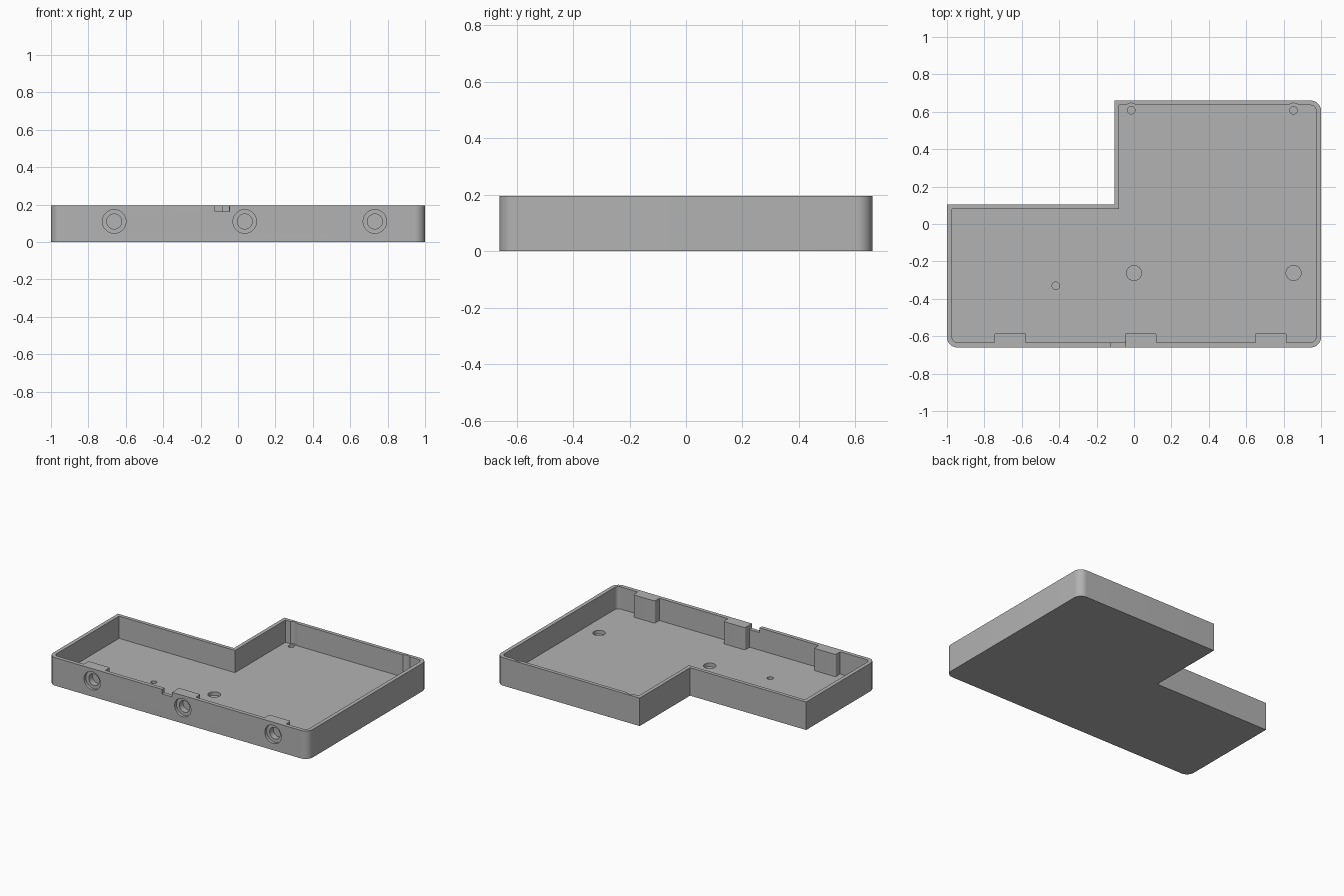
import bpy, bmesh, math
from mathutils import Vector, Matrix

cube = bpy.data.objects.get("Cube")
if cube:
    bpy.data.objects.remove(cube, do_unlink=True)

HEIGHT, FLOOR = 0.195, 0.04
FRONT = -0.66

grey = bpy.data.materials.new("plain grey")
grey.use_nodes = True
GREY = (0.45, 0.45, 0.45, 1)
grey.diffuse_color = GREY
grey.node_tree.nodes["Principled BSDF"].inputs["Base Color"].default_value = GREY


def make_object(name, bm):
    bmesh.ops.recalc_face_normals(bm, faces=bm.faces[:])
    mesh = bpy.data.meshes.new(name)
    bm.to_mesh(mesh)
    bm.free()
    mesh.materials.append(grey)
    obj = bpy.data.objects.new(name, mesh)
    bpy.context.collection.objects.link(obj)
    return obj


def fillet(corners, steps=10):
    """Outline from (x, y, radius) corners, all right angles."""
    points = []
    for i, (x, y, r) in enumerate(corners):
        p = Vector((x, y))
        if r == 0:
            points.append(p)
            continue
        to_prev = (Vector(corners[i - 1][:2]) - p).normalized()
        to_next = (Vector(corners[(i + 1) % len(corners)][:2]) - p).normalized()
        centre = p + (to_prev + to_next) * r
        for s in range(steps + 1):
            a = s / steps * math.pi / 2
            points.append(centre - to_next * r * math.cos(a) - to_prev * r * math.sin(a))
    return points


def prism(name, corners, z0, z1):
    bm = bmesh.new()
    face = bm.faces.new([bm.verts.new((p.x, p.y, z0)) for p in fillet(corners)])
    new = bmesh.ops.extrude_face_region(bm, geom=[face])["geom"]
    bmesh.ops.translate(bm, vec=(0, 0, z1 - z0),
                        verts=[v for v in new if isinstance(v, bmesh.types.BMVert)])
    return make_object(name, bm)


def cylinder(name, centre, radius, depth, axis="Z"):
    bm = bmesh.new()
    turn = Matrix.Rotation(math.pi / 2, 4, "X") if axis == "Y" else Matrix()
    bmesh.ops.create_cone(bm, cap_ends=True, segments=40, radius1=radius, radius2=radius,
                          depth=depth, matrix=Matrix.Translation(centre) @ turn)
    return make_object(name, bm)


def cut(target, cutter):
    cutter.hide_render = True
    mod = target.modifiers.new("cut", "BOOLEAN")
    mod.operation, mod.solver, mod.object = "DIFFERENCE", "EXACT", cutter
    bpy.context.view_layer.objects.active = target
    bpy.ops.object.modifier_apply(modifier=mod.name)
    bpy.data.objects.remove(cutter, do_unlink=True)


# L-shaped tray body
tray = prism("tray", [(-1, FRONT, 0.055), (1, FRONT, 0.055), (1, 0.66, 0.055),
                      (-0.105, 0.66, 0), (-0.105, 0.105, 0), (-1, 0.105, 0)], 0, HEIGHT)

# Cavity, stepping around the three screw blocks on the front wall
boss_x = [-0.662, 0.036, 0.732]
inner, boss_back = -0.633, -0.582
cavity = [(-0.973, inner, 0.028)]
for x in boss_x:
    cavity += [(x - 0.083, inner, 0), (x - 0.083, boss_back, 0.01),
               (x + 0.083, boss_back, 0.01), (x + 0.083, inner, 0)]
cavity += [(0.973, inner, 0.028), (0.973, 0.635, 0.028), (-0.079, 0.635, 0),
           (-0.079, 0.08, 0), (-0.973, 0.08, 0)]
cut(tray, prism("cavity_cutter", cavity, FLOOR, HEIGHT + 0.1))

# Counterbored blind screw holes in the front
for x in boss_x:
    cut(tray, cylinder("bore_cutter", (x, FRONT, 0.11), 0.063, 0.04, "Y"))
    cut(tray, cylinder("screw_cutter", (x, FRONT, 0.11), 0.04, 0.12, "Y"))

# Blind holes in the floor
for x, y, r in [(0, -0.262, 0.04), (0.853, -0.262, 0.04), (-0.418, -0.33, 0.02),
                (-0.015, 0.608, 0.02), (0.853, 0.608, 0.02)]:
    cut(tray, cylinder("floor_hole_cutter", (x, y, FLOOR), r, 0.05))

# Round reliefs in the back wall above the rear holes
for x in (-0.015, 0.853):
    cut(tray, cylinder("relief_cutter", (x, 0.608, FLOOR + 0.151), 0.038, 0.3))

# Cable notch in the front rim
cut(tray, prism("notch_cutter", [(-0.123, FRONT - 0.05, 0), (-0.046, FRONT - 0.05, 0),
                                 (-0.046, inner + 0.004, 0), (-0.123, inner + 0.004, 0)],
                0.163, HEIGHT + 0.1))

bpy.ops.object.select_all(action="DESELECT")
tray.select_set(True)
bpy.context.view_layer.objects.active = tray
bpy.ops.object.shade_smooth_by_angle(angle=math.radians(30))
